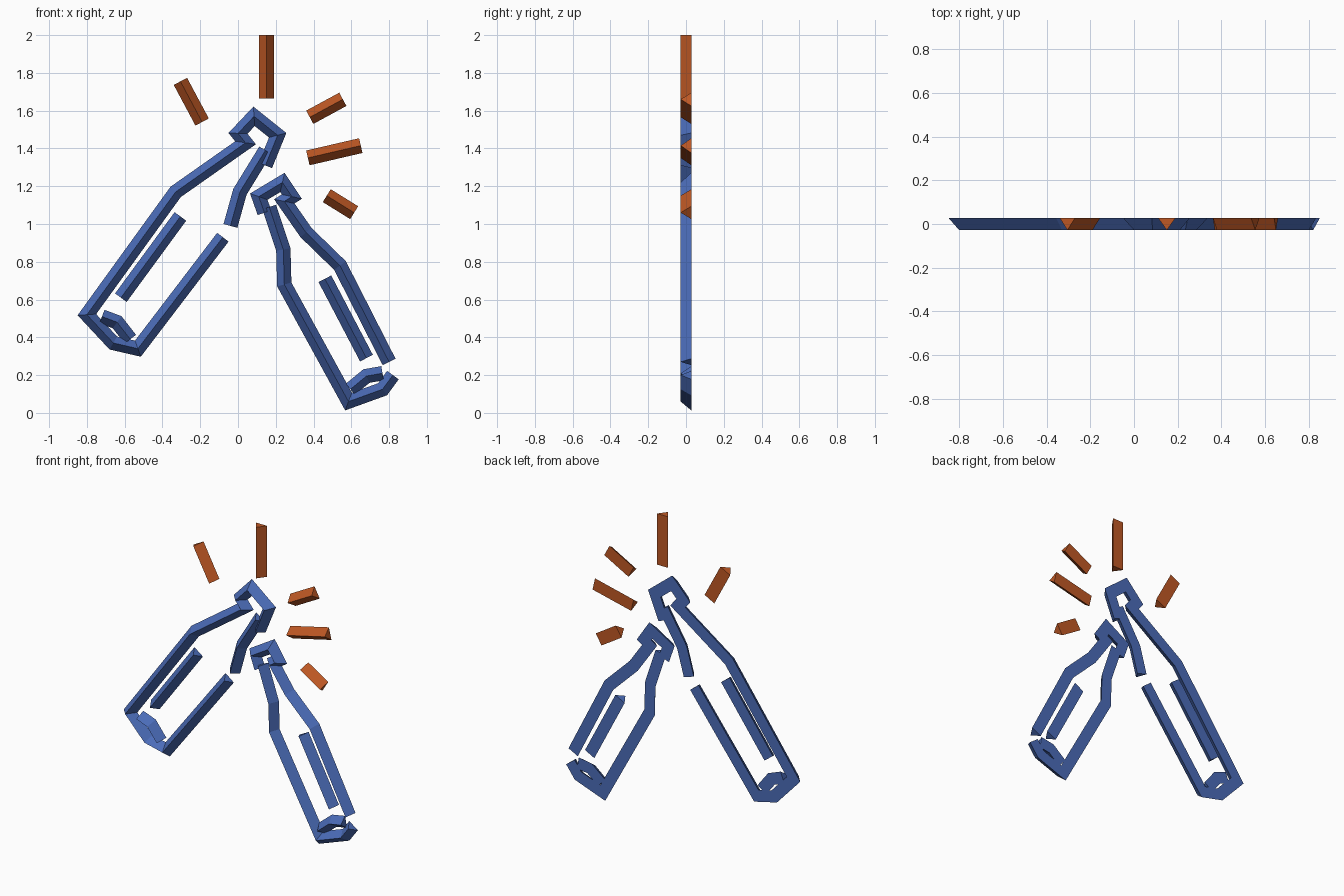
import bpy, bmesh
from mathutils import Vector

cube = bpy.data.objects.get("Cube")
if cube:
    bpy.data.objects.remove(cube, do_unlink=True)

HALF_WIDTH = 0.038
DEPTH = 0.028


def material(name, colour):
    m = bpy.data.materials.new(name)
    m.use_nodes = True
    m.diffuse_color = colour
    m.node_tree.nodes["Principled BSDF"].inputs["Base Color"].default_value = colour
    return m


blue = material("blue", (0.07, 0.15, 0.48, 1))
orange = material("orange", (0.52, 0.098, 0.018, 1))


def ridge_strip(name, path, mat, half=HALF_WIDTH):
    """Sweep a triangle, ridge to the front and flat at the back, along a mitred path."""
    pts = [Vector(p) for p in path]
    dirs = [(b - a).normalized() for a, b in zip(pts, pts[1:])]
    bm = bmesh.new()
    rings = []
    for i, p in enumerate(pts):
        d0, d1 = dirs[max(i - 1, 0)], dirs[min(i, len(dirs) - 1)]
        n0, n1 = Vector((-d0.y, d0.x)), Vector((-d1.y, d1.x))
        m = (n0 + n1).normalized()
        side = m * (half / max(m.dot(n0), 0.4))
        a, b = p + side, p - side
        rings.append([bm.verts.new(v) for v in (
            (a.x, DEPTH, a.y), (p.x, -DEPTH, p.y), (b.x, DEPTH, b.y))])
    for r, s in zip(rings, rings[1:]):
        for k in range(3):
            j = (k + 1) % 3
            bm.faces.new((r[k], r[j], s[j], s[k]))
    bm.faces.new(rings[0][::-1])
    bm.faces.new(rings[-1])
    bmesh.ops.recalc_face_normals(bm, faces=bm.faces)
    mesh = bpy.data.meshes.new(name)
    bm.to_mesh(mesh)
    bm.free()
    mesh.materials.append(mat)
    ob = bpy.data.objects.new(name, mesh)
    bpy.context.collection.objects.link(ob)
    return ob


# Large bottle
ridge_strip("large_bottle_outline", [
    (-.08, .93), (-.53, .34), (-.66, .37), (-.80, .52), (-.33, 1.17),
    (.04, 1.43), (0, 1.48), (.085, 1.57), (.21, 1.47), (.145, 1.31)], blue)
ridge_strip("large_bottle_neck", [(.145, 1.39), (.01, 1.17), (-.04, .99)], blue)
ridge_strip("large_bottle_highlight", [(-.305, 1.04), (-.62, .61)], blue)
ridge_strip("large_bottle_base", [(-.72, .51), (-.64, .48), (-.57, .39)], blue)

# Small bottle
ridge_strip("small_bottle_right_side_and_lip", [
    (.80, .27), (.54, .78), (.36, .955), (.245, 1.12), (.285, 1.145),
    (.235, 1.22), (.11, 1.145), (.14, 1.06)], blue)
ridge_strip("small_bottle_left_side_and_bottom", [
    (.165, 1.09), (.24, .865), (.245, .68), (.585, .06), (.765, .125), (.82, .20)], blue)
ridge_strip("small_bottle_highlight", [(.46, .71), (.68, .29)], blue)
ridge_strip("small_bottle_base", [(.595, .125), (.68, .195), (.765, .21)], blue)

# Burst rays around the clinking necks
rays = [((-.305, 1.755), (-.19, 1.54)), ((.15, 2), (.15, 1.665)),
        ((.38, 1.565), (.555, 1.66)), ((.37, 1.35), (.65, 1.415)),
        ((.47, 1.15), (.615, 1.06))]
for i, ray in enumerate(rays):
    ridge_strip(f"burst_ray_{i + 1}", ray, orange, 0.04)
